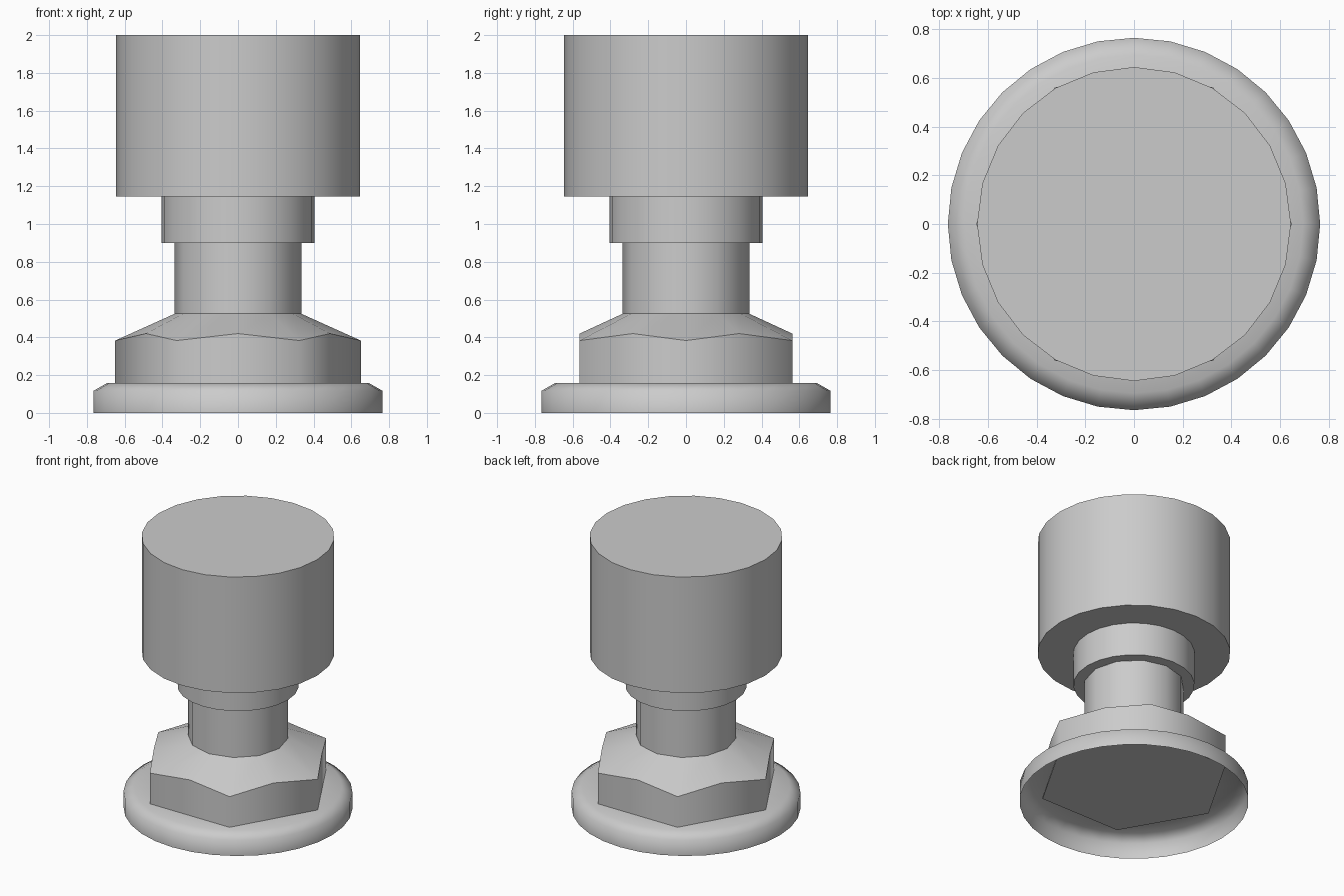
import bpy, bmesh, math

if "Cube" in bpy.data.objects:
    bpy.data.objects.remove(bpy.data.objects["Cube"])

HEX = math.cos(math.pi / 6)


def loft(name, n, rings, angle, cap_bottom=False, cap_top=False):
    """Skin rings listed bottom to top; each is (even radius, odd radius, even z, odd z)."""
    bm = bmesh.new()
    loops = []
    for r0, r1, z0, z1 in rings:
        loop = []
        for i in range(n):
            r, z = ((r0, z0), (r1, z1))[i % 2]
            a = 2 * math.pi * i / n
            loop.append(bm.verts.new((r * math.cos(a), r * math.sin(a), z)))
        loops.append(loop)
    for lo, hi in zip(loops, loops[1:]):
        for i in range(n):
            j = (i + 1) % n
            bm.faces.new((lo[i], lo[j], hi[j], hi[i]))
    if cap_bottom:
        bm.faces.new(loops[0][::-1])
    if cap_top:
        bm.faces.new(loops[-1])
    mesh = bpy.data.meshes.new(name)
    bm.to_mesh(mesh)
    bm.free()
    ob = bpy.data.objects.new(name, mesh)
    bpy.context.collection.objects.link(ob)
    bpy.ops.object.select_all(action='DESELECT')
    ob.select_set(True)
    bpy.context.view_layer.objects.active = ob
    bpy.ops.object.shade_smooth_by_angle(angle=math.radians(angle))
    return ob


def round_rings(profile):
    return [(r, r, z, z) for r, z in profile]


# Hollow washer flange, open underneath
loft("washer_flange", 32, round_rings([
    (0.765, 0), (0.765, 0.117), (0.695, 0.157), (0.5, 0.157)]), 70)

# Hexagonal nut with chamfered top, open where the shaft stands
loft("hex_nut", 12, [
    (0.65, 0.65 * HEX, 0.15, 0.15),
    (0.65, 0.65 * HEX, 0.383, 0.42),
    (0.335, 0.335, 0.525, 0.525)], 62, cap_bottom=True)

# Shaft
loft("shaft", 12, round_rings([(0.335, 0.525), (0.335, 0.9)]), 40)

# Collar and cylindrical head
loft("collar_and_head", 24, round_rings([
    (0.325, 0.9), (0.405, 0.9), (0.405, 1.145),
    (0.645, 1.145), (0.645, 2.0)]), 40, cap_top=True)
